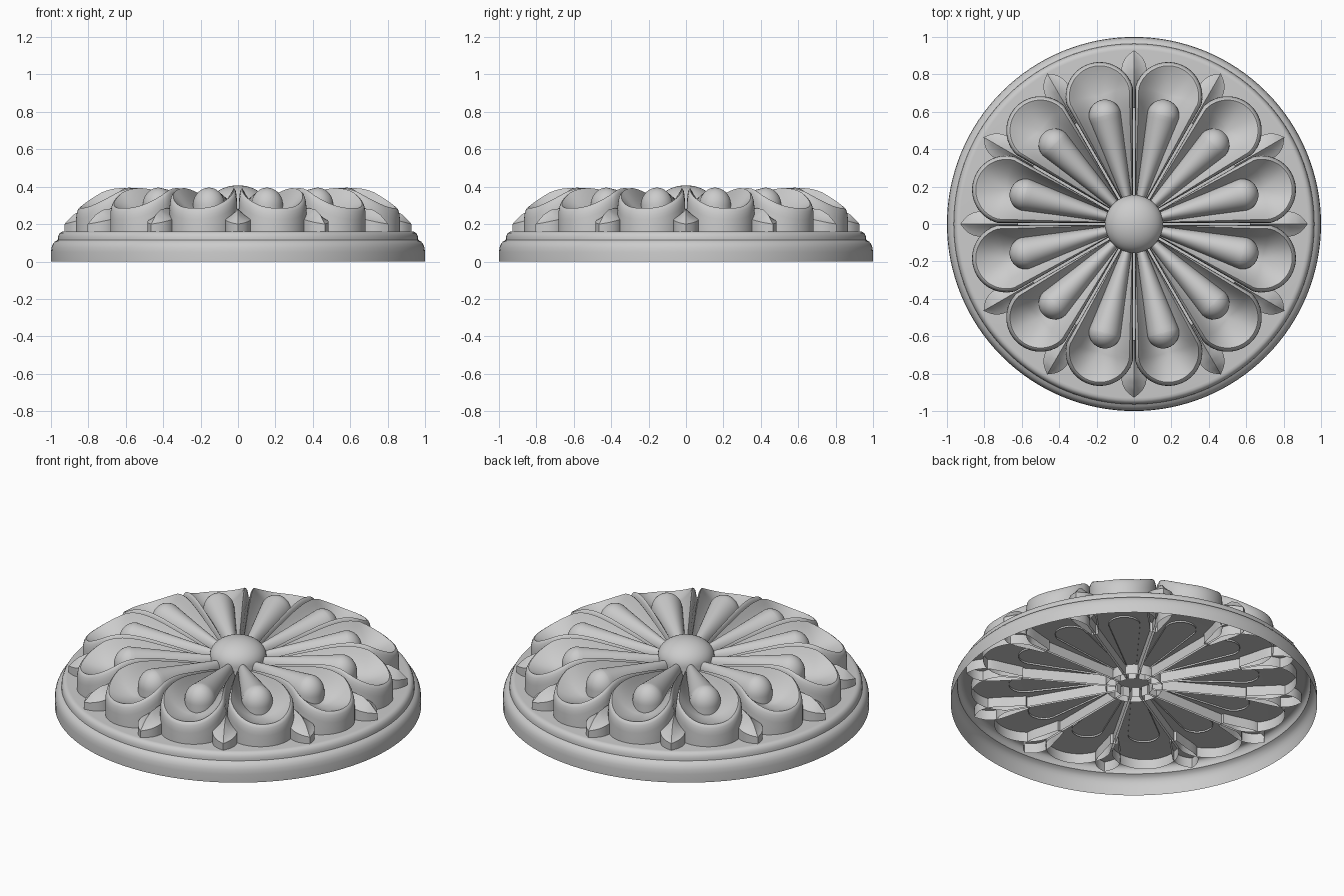
import bpy, bmesh
from math import sin, cos, pi, tan, radians, sqrt

if "Cube" in bpy.data.objects:
    bpy.data.objects.remove(bpy.data.objects["Cube"])

N = 12


def interp(pts, x):
    # piecewise interpolation through (x, value) pairs
    if x <= pts[0][0]:
        return pts[0][1]
    for (a, va), (b, vb) in zip(pts, pts[1:]):
        if x <= b:
            return va + (vb - va) * (x - a) / (b - a)
    return pts[-1][1]


def smooth_curve(pts, x, h=0.035):
    # softened version of the piecewise curve
    return sum(interp(pts, x + h * k / 3) for k in range(-3, 4)) / 7


def finish(bm, name, angle):
    bmesh.ops.remove_doubles(bm, verts=bm.verts, dist=1e-5)
    me = bpy.data.meshes.new(name)
    bm.to_mesh(me)
    bm.free()
    ob = bpy.data.objects.new(name, me)
    bpy.context.collection.objects.link(ob)
    bpy.ops.object.select_all(action='DESELECT')
    ob.select_set(True)
    bpy.context.view_layer.objects.active = ob
    bpy.ops.object.shade_smooth_by_angle(angle=radians(angle))
    return ob


def lofted(bm, rings):
    loops = [[bm.verts.new(p) for p in ring] for ring in rings]
    n = len(rings[0])
    for a, b in zip(loops, loops[1:]):
        for i in range(n):
            j = (i + 1) % n
            bm.faces.new((a[i], a[j], b[j], b[i]))


def lathe(name, profile, angle, steps=128):
    bm = bmesh.new()
    lofted(bm, [[(r * cos(2 * pi * i / steps), r * sin(2 * pi * i / steps), z)
                 for i in range(steps)] for r, z in profile])
    return finish(bm, name, angle)


def cushion(name, half, axis_end, rings, angle):
    # closed mirrored outline shrunk in rings onto its own centre line
    outline = [(u, -v) for u, v in half] + [(u, v) for u, v in reversed(half) if v > 1e-6]
    bm = bmesh.new()
    loops = []
    for w, zf in rings:
        loop = []
        for u, v in outline:
            ax = min(u, axis_end)
            loop.append((ax + (u - ax) * w, v * w, zf(u, ax)))
        loops.append(loop)
    lofted(bm, loops)
    return finish(bm, name, angle)


def around(ob, start):
    ob.rotation_euler.z = start
    for k in range(1, N):
        c = ob.copy()
        c.name = f"{ob.name}_{k + 1}"
        c.rotation_euler.z = start + 2 * pi * k / N
        bpy.context.collection.objects.link(c)


def round_end(r0, w0, rc, R, straight=20, arc=14):
    # tapering sides that run into a round tip
    sides = [(r0 + (rc - r0) * i / straight, w0 + (R - w0) * i / straight) for i in range(straight)]
    tip = [(rc + R * sin(pi / 2 * i / arc), R * cos(pi / 2 * i / arc)) for i in range(arc + 1)]
    return sides + tip


# moulded base shell, open underneath
lathe("base_plate", [(1, 0), (1, .05), (.997, .075), (.99, .093), (.979, .107), (.964, .115),
                     (.963, .128), (.96, .14), (.953, .152), (.942, .159), (.93, .16),
                     (.5, .16), (0, .16)], 50)

# central dome
dome = [(.155, .1), (.155, .3)] + [(.155 * cos(pi / 2 * i / 12), .3 + .107 * sin(pi / 2 * i / 12))
                                   for i in range(1, 13)]
lathe("centre_dome", dome, 40, 64)

# cupped petals with a rolled lip
RIM = [(.1, .26), (.3, .325), (.5, .38), (.6, .395), (.68, .385), (.78, .335), (.89, .28)]
FLOOR = [(.1, .23), (.4, .26), (.71, .255)]


def rim(u):
    return smooth_curve(RIM, u)


def cup(w):
    return lambda u, ax: interp(FLOOR, ax) + (rim(u) - interp(FLOOR, ax)) * (w / .89) ** 2


petal_rings = [(1, lambda u, ax: .1), (1, lambda u, ax: rim(u) - .06),
               (.99, lambda u, ax: rim(u) - .038), (.965, lambda u, ax: rim(u) - .018),
               (.93, lambda u, ax: rim(u) - .005)]
petal_rings += [(w, cup(w)) for w in (.89, .78, .66, .54, .42, .3, .15, 0)]
petal = cushion("petal", round_end(.1, .1 * tan(pi / N) - .006, .707, .183), .707, petal_rings, 45)
around(petal, pi / N)

# raised drop inside each petal, round in section
CREST = [(.12, .31), (.35, .35), (.6, .395)]
SECTION = [(.12, .04), (.35, .068), (.6, .095)]


def bulge(w):
    return lambda u, ax: interp(CREST, ax) - interp(SECTION, ax) * (1 - sqrt(max(0, 1 - w * w)))


drop = cushion("petal_drop", round_end(.12, .022, .6, .086), .6,
               [(1, lambda u, ax: .15)] + [(cos(pi / 2 * i / 10), bulge(cos(pi / 2 * i / 10)))
                                           for i in range(11)], 50)
around(drop, pi / N)

# pointed leaves between the petals
WIDTH = [(.62, .02), (.7, .04), (.77, .06), (.81, .068), (.85, .065), (.88, .052),
         (.905, .032), (.928, 0)]
RIDGE = [(.62, .28), (.76, .285), (.83, .278), (.88, .25), (.928, .2)]
EDGE = [(.62, .24), (.8, .23), (.87, .215), (.928, .2)]
leaf_half = []
for i in range(25):
    u = .62 + .308 * i / 24
    leaf_half.append((u, 0 if i == 24 else smooth_curve(WIDTH, u, .012)))


def slope(t):
    return lambda u, ax: interp(EDGE, u) + (interp(RIDGE, u) - interp(EDGE, u)) * t


leaf = cushion("leaf", leaf_half, 1, [(1, lambda u, ax: .1), (1, slope(0)), (.75, slope(.17)),
                                      (.5, slope(.38)), (.25, slope(.66)), (0, slope(1))], 30)
around(leaf, 0)
